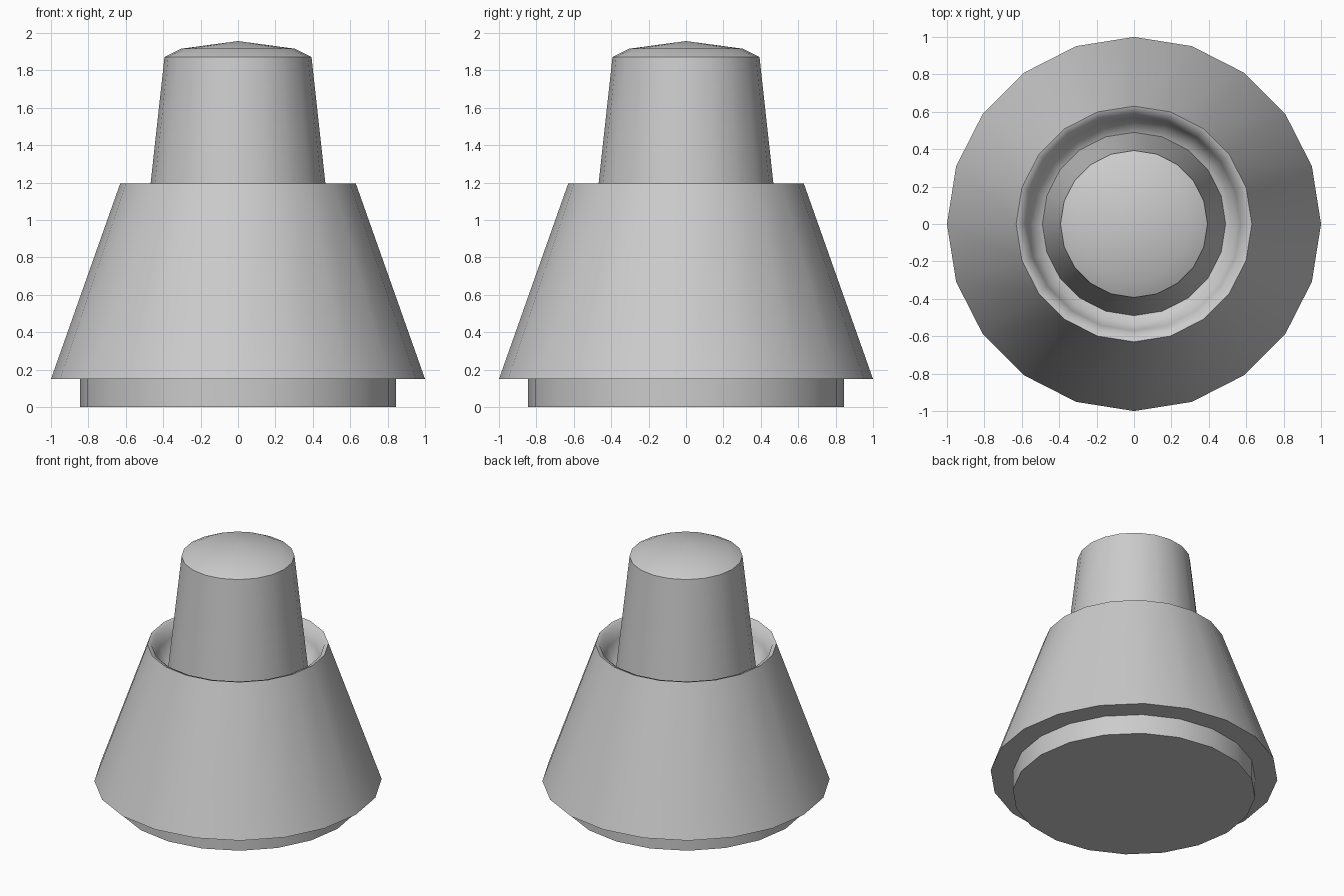
import bpy, bmesh, math

if "Cube" in bpy.data.objects:
    bpy.data.objects.remove(bpy.data.objects["Cube"])

SIDES = 20


def lathe(name, profile, sharp_angle=35):
    """Revolve (radius, z) points, listed from bottom to top, round the z axis."""
    bm = bmesh.new()
    rings = []
    for r, z in profile:
        count = SIDES if r > 0 else 1
        rings.append([bm.verts.new((r * math.cos(math.tau * i / SIDES),
                                    r * math.sin(math.tau * i / SIDES), z))
                      for i in range(count)])
    for low, high in zip(rings, rings[1:]):
        for i in range(SIDES):
            j = (i + 1) % SIDES
            if len(low) == 1:
                bm.faces.new((low[0], high[j], high[i]))
            elif len(high) == 1:
                bm.faces.new((low[i], low[j], high[0]))
            else:
                bm.faces.new((low[i], low[j], high[j], high[i]))
    mesh = bpy.data.meshes.new(name)
    bm.to_mesh(mesh)
    bm.free()
    obj = bpy.data.objects.new(name, mesh)
    bpy.context.collection.objects.link(obj)
    bpy.ops.object.select_all(action='DESELECT')
    obj.select_set(True)
    bpy.context.view_layer.objects.active = obj
    bpy.ops.object.shade_smooth_by_angle(angle=math.radians(sharp_angle))
    return obj


# Recessed foot
lathe("base", [(0, 0), (0.845, 0), (0.845, 0.15)])

# Conical skirt with a lip and a rounded groove inside the top
lathe("skirt", [(0.845, 0.15), (1.0, 0.15), (0.63, 1.195), (0.60, 1.185),
                (0.57, 1.09), (0.535, 1.01), (0.49, 0.99)], 65)

# Tapered button with a shallow domed cap
lathe("button", [(0.49, 0.99), (0.393, 1.872), (0.305, 1.916), (0, 1.957)])
